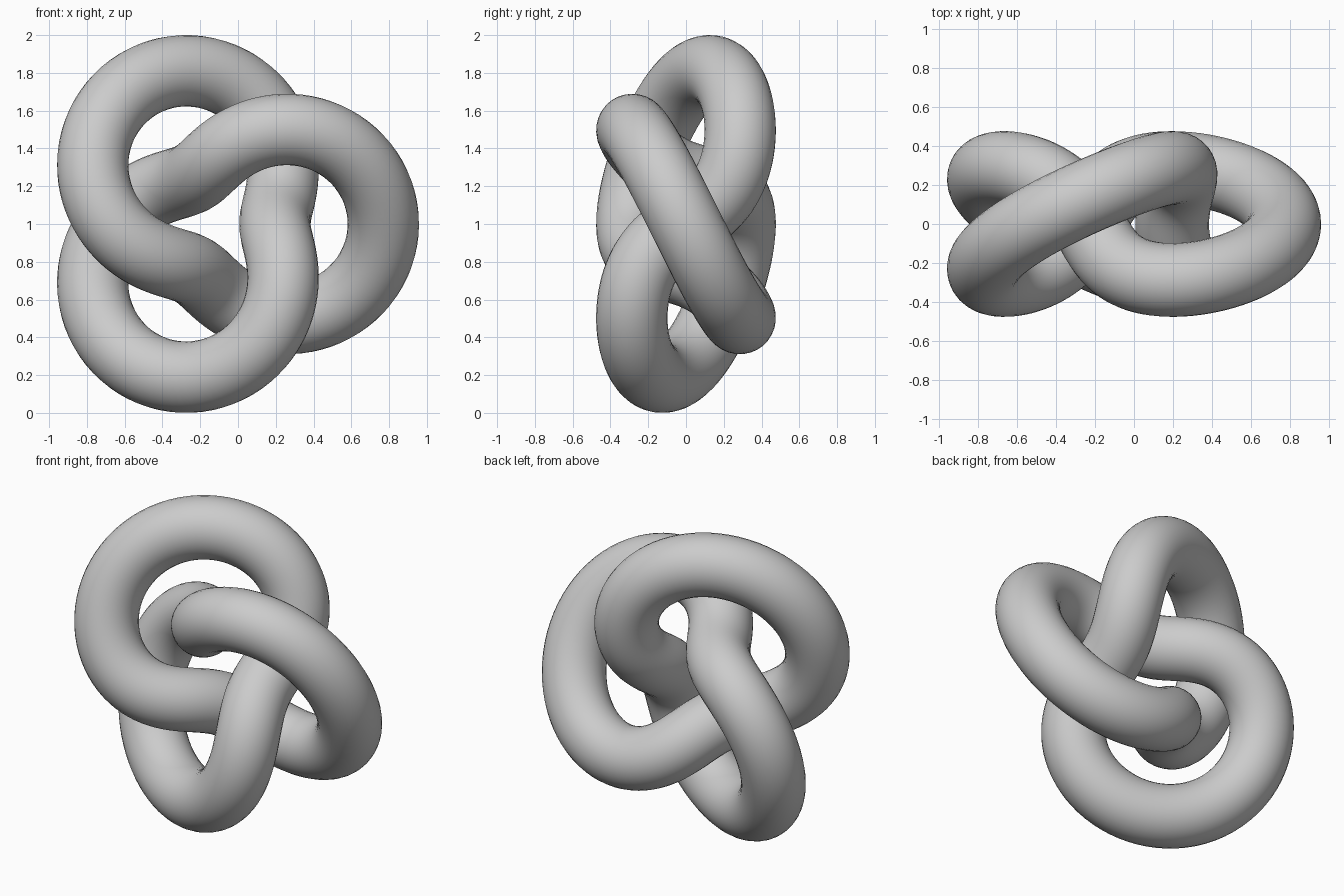
import bpy
from math import sin, cos, tau

if "Cube" in bpy.data.objects:
    bpy.data.objects.remove(bpy.data.objects["Cube"])

# Torus-knot (2,3) centre line: ring radius, winding radius, tube radius
RING, WIND, TUBE = 0.5735, 0.2868, 0.189
CENTRE_X, CENTRE_Z = -0.091, 1.0
STEPS = 256

curve = bpy.data.curves.new("knot", 'CURVE')
curve.dimensions = '3D'
curve.bevel_depth = TUBE
curve.bevel_resolution = 14
spline = curve.splines.new('POLY')
spline.points.add(STEPS - 1)
spline.use_cyclic_u = True
spline.use_smooth = True
for i, p in enumerate(spline.points):
    t = tau * i / STEPS
    d = RING + WIND * cos(3 * t)
    p.co = (CENTRE_X + d * cos(2 * t), -WIND * sin(3 * t), CENTRE_Z + d * sin(2 * t), 1)

# Trefoil tube, turned into a smooth mesh
knot = bpy.data.objects.new("knot", curve)
bpy.context.collection.objects.link(knot)
bpy.context.view_layer.objects.active = knot
knot.select_set(True)
bpy.ops.object.convert(target='MESH')
bpy.ops.object.shade_smooth()
